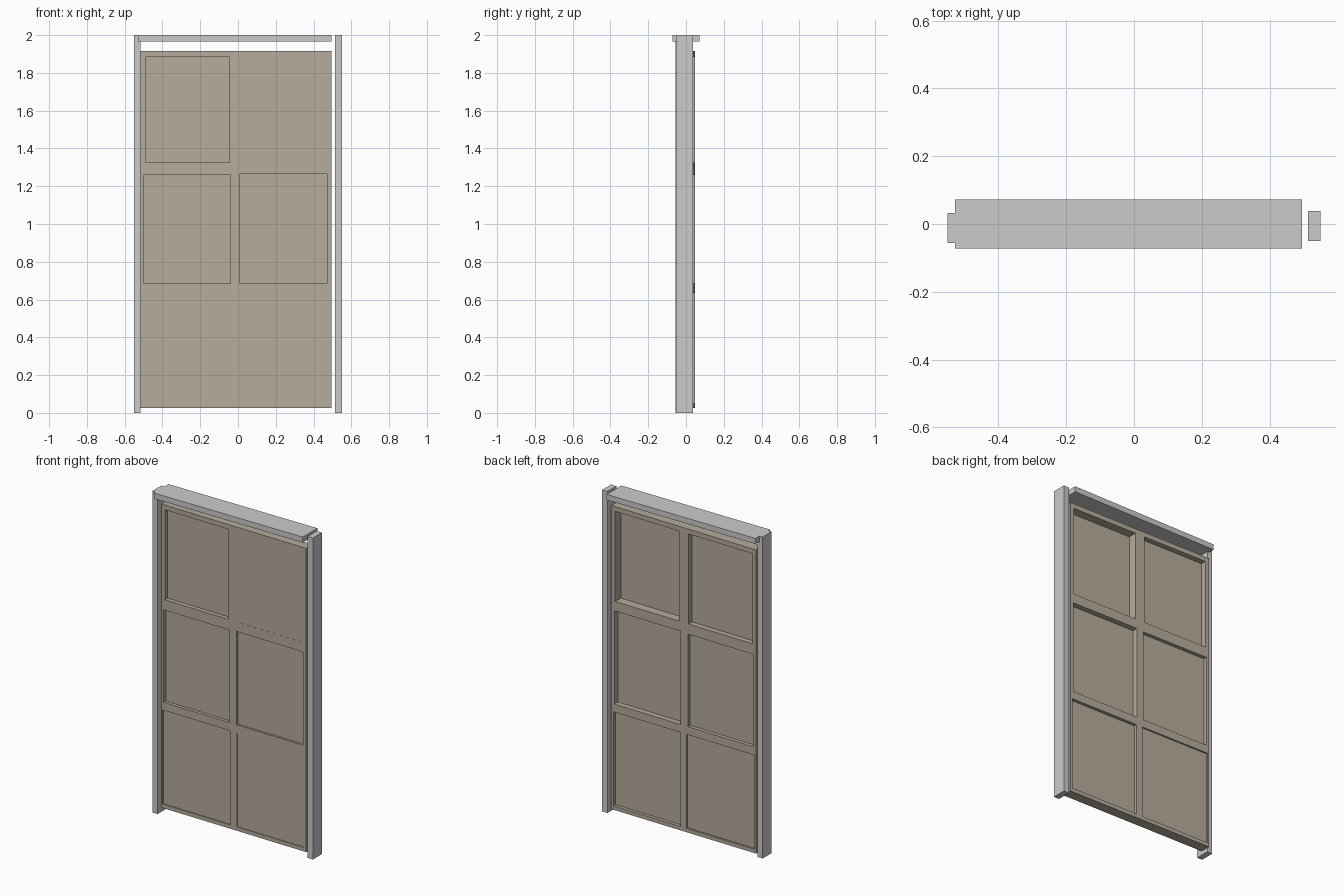
import bpy, bmesh, math
from mathutils import Matrix, Vector

cube = bpy.data.objects.get("Cube")
if cube:
    bpy.data.objects.remove(cube, do_unlink=True)


def material(name, rgb):
    m = bpy.data.materials.new(name)
    m.diffuse_color = (*rgb, 1)
    m.use_nodes = True
    m.node_tree.nodes["Principled BSDF"].inputs["Base Color"].default_value = (*rgb, 1)
    return m


def boxes(name, spans, mat):
    """One object made of boxes, each given as (x0, x1, y0, y1, z0, z1)."""
    bm = bmesh.new()
    for x0, x1, y0, y1, z0, z1 in spans:
        place = Matrix.Translation(Vector((x0 + x1, y0 + y1, z0 + z1)) / 2)
        size = Matrix.Diagonal((x1 - x0, y1 - y0, z1 - z0, 1))
        bmesh.ops.create_cube(bm, size=1, matrix=place @ size)
    mesh = bpy.data.meshes.new(name)
    bm.to_mesh(mesh)
    bm.free()
    mesh.materials.append(mat)
    ob = bpy.data.objects.new(name, mesh)
    bpy.context.collection.objects.link(ob)
    return ob


grey = material("light_grey", (0.6, 0.6, 0.6))
tan = material("warm_tan", (0.46, 0.41, 0.33))

# Door frame
boxes("right_post", [(-0.551, -0.515, -0.056, 0.033, 0, 2)], grey)
boxes("left_post", [(0.514, 0.551, -0.05, 0.038, 0, 2)], grey)
boxes("lintel", [(-0.529, 0.496, -0.072, 0.072, 1.965, 2)], grey)

# Door slab, thickness centred on its own y = 0
HALF = 0.0325
door = boxes("door", [(-0.515, 0.495, -HALF, HALF, 0.026, 1.915)], tan)

# Sunken panels: x0, x1, z0, z1, front depth, back depth
panels = [
    (-0.49, -0.045, 1.325, 1.885, 0.027, 0.034),
    (0.02, 0.467, 1.325, 1.885, 0.001, 0.055),
    (-0.498, -0.04, 0.685, 1.26, 0.02, 0.023),
    (0.01, 0.473, 0.685, 1.265, 0.012, 0.034),
    (-0.505, -0.032, 0.05, 0.635, 0.007, 0.01),
    (0.012, 0.478, 0.05, 0.635, 0.004, 0.02),
]
cuts = []
for x0, x1, z0, z1, front, back in panels:
    cuts.append((x0, x1, -0.1, front - HALF, z0, z1))
    cuts.append((x0, x1, HALF - back, 0.1, z0, z1))
cutter = boxes("panel_cutter", cuts, tan)
cutter.hide_render = True

mod = door.modifiers.new("panels", "BOOLEAN")
mod.operation = "DIFFERENCE"
mod.solver = "EXACT"
mod.object = cutter
bpy.context.view_layer.objects.active = door
bpy.ops.object.modifier_apply(modifier=mod.name)
bpy.data.objects.remove(cutter, do_unlink=True)

# Door stands very slightly ajar
door.location.y = 0.005
door.rotation_euler.z = math.radians(-1.05)
